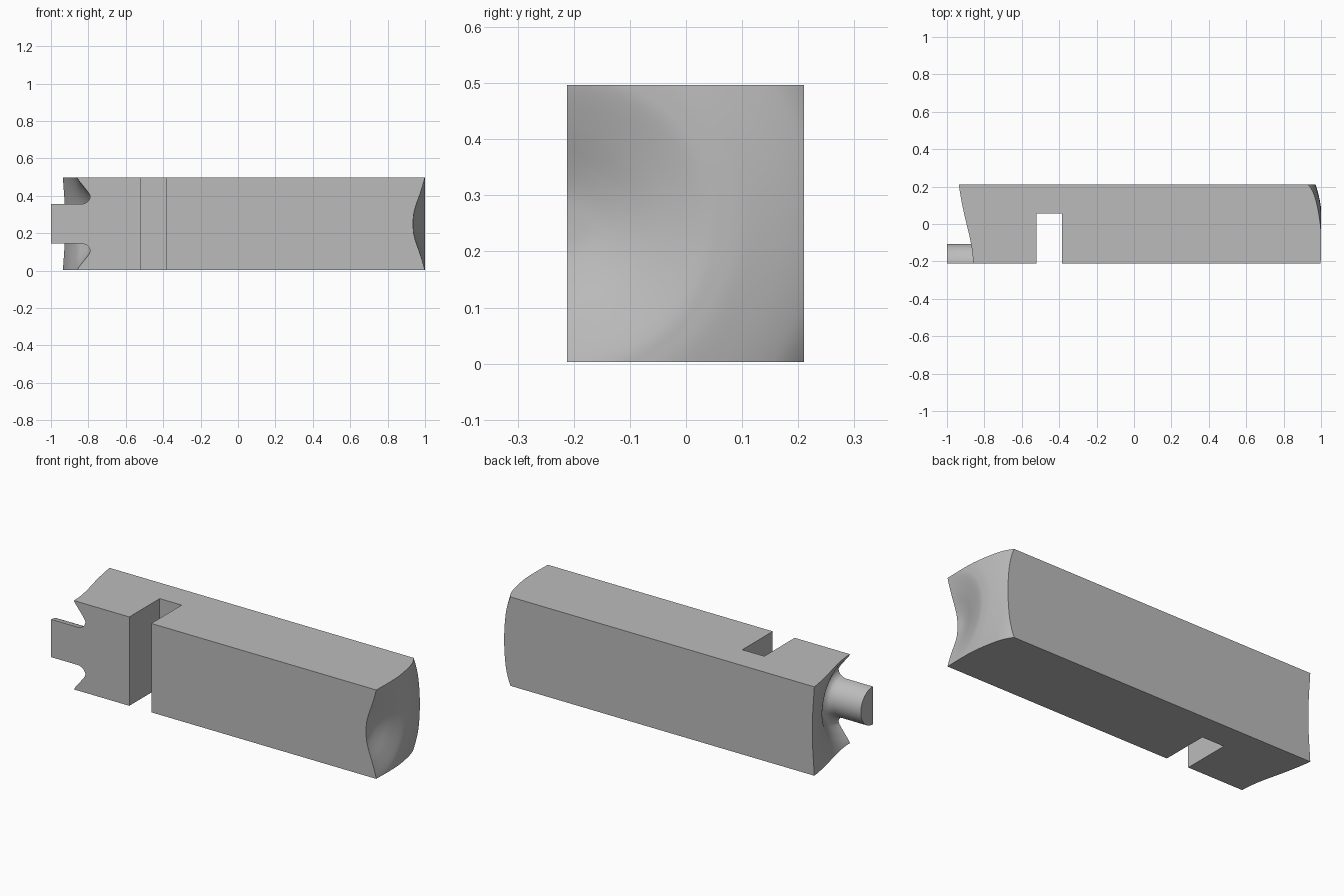
import bpy
import bmesh
import math
from mathutils import Vector

AXIS_Y, AXIS_Z = -0.212, 0.25
HALF_H = 0.247

old = bpy.data.objects.get("Cube")
if old:
    bpy.data.objects.remove(old, do_unlink=True)

grey = bpy.data.materials.new("plain grey")
grey.use_nodes = True
grey.diffuse_color = (0.5, 0.5, 0.5, 1)
grey.node_tree.nodes["Principled BSDF"].inputs["Base Color"].default_value = (0.5, 0.5, 0.5, 1)


def add_object(name, bm):
    mesh = bpy.data.meshes.new(name)
    bmesh.ops.recalc_face_normals(bm, faces=bm.faces)
    bm.to_mesh(mesh)
    bm.free()
    mesh.materials.append(grey)
    obj = bpy.data.objects.new(name, mesh)
    bpy.context.collection.objects.link(obj)
    return obj


def box(name, low, high):
    low, high = Vector(low), Vector(high)
    bm = bmesh.new()
    bmesh.ops.create_cube(bm, size=1)
    bmesh.ops.scale(bm, vec=high - low, verts=bm.verts)
    bmesh.ops.translate(bm, vec=(low + high) / 2, verts=bm.verts)
    return add_object(name, bm)


def smooth_curve(points, steps=5):
    """Catmull-Rom curve through (x, radius) points."""
    p = [Vector(q) for q in points]
    p = [2 * p[0] - p[1]] + p + [2 * p[-1] - p[-2]]
    out = []
    for a, b, c, d in zip(p, p[1:], p[2:], p[3:]):
        for i in range(steps):
            t = i / steps
            out.append(0.5 * (2 * b + (c - a) * t + (2 * a - 5 * b + 4 * c - d) * t ** 2
                              + (3 * b - a - 3 * c + d) * t ** 3))
    return out + [p[-2]]


def lathe(name, profile, segments=96):
    """Turn a profile about the long axis; both ends lie on the axis."""
    bm = bmesh.new()
    verts = [bm.verts.new((x, AXIS_Y + r, AXIS_Z)) for x, r in profile]
    edges = [bm.edges.new(pair) for pair in zip(verts, verts[1:])]
    bmesh.ops.spin(bm, geom=verts + edges, cent=(0, AXIS_Y, AXIS_Z), axis=(1, 0, 0),
                   angle=math.tau, steps=segments, use_duplicate=False)
    bmesh.ops.remove_doubles(bm, verts=bm.verts, dist=1e-5)
    return add_object(name, bm)


def cut(target, cutter, operation):
    mod = target.modifiers.new(operation.lower(), "BOOLEAN")
    mod.object, mod.operation, mod.solver = cutter, operation, "EXACT"
    bpy.context.view_layer.objects.active = target
    bpy.ops.object.modifier_apply(modifier=mod.name)
    bpy.data.objects.remove(cutter, do_unlink=True)


# Turned shape: stub and flared shoulder at one end, dished face at the other
shoulder = smooth_curve([(-0.83, 0.105), (-0.805, 0.117), (-0.791, 0.14), (-0.797, 0.162),
                         (-0.83, 0.205), (-0.86, 0.246), (-0.895, 0.325), (-0.917, 0.395),
                         (-0.935, 0.48), (-0.94, 0.56)])
dish = smooth_curve([(0.86, 0.56), (0.94, 0.48), (0.972, 0.42), (0.995, 0.33), (1.0, 0.28),
                     (0.997, 0.24), (0.975, 0.165), (0.952, 0.1), (0.939, 0.05), (0.936, 0)])
turned_block = lathe("turned_block", [(-1, 0), (-1, 0.105)] + shoulder + dish)

# Saw it to a square bar, flat on the front through the turning axis
bar = box("bar_cutter", (-1.2, AXIS_Y, AXIS_Z - HALF_H), (1.2, 0.21, AXIS_Z + HALF_H))
cut(turned_block, bar, "INTERSECT")

# Cross slot in the front
slot = box("slot_cutter", (-0.52, -0.4, -0.2), (-0.385, 0.055, 0.7))
cut(turned_block, slot, "DIFFERENCE")

bpy.ops.object.select_all(action="DESELECT")
turned_block.select_set(True)
bpy.context.view_layer.objects.active = turned_block
bpy.ops.object.shade_smooth_by_angle(angle=math.radians(30))
